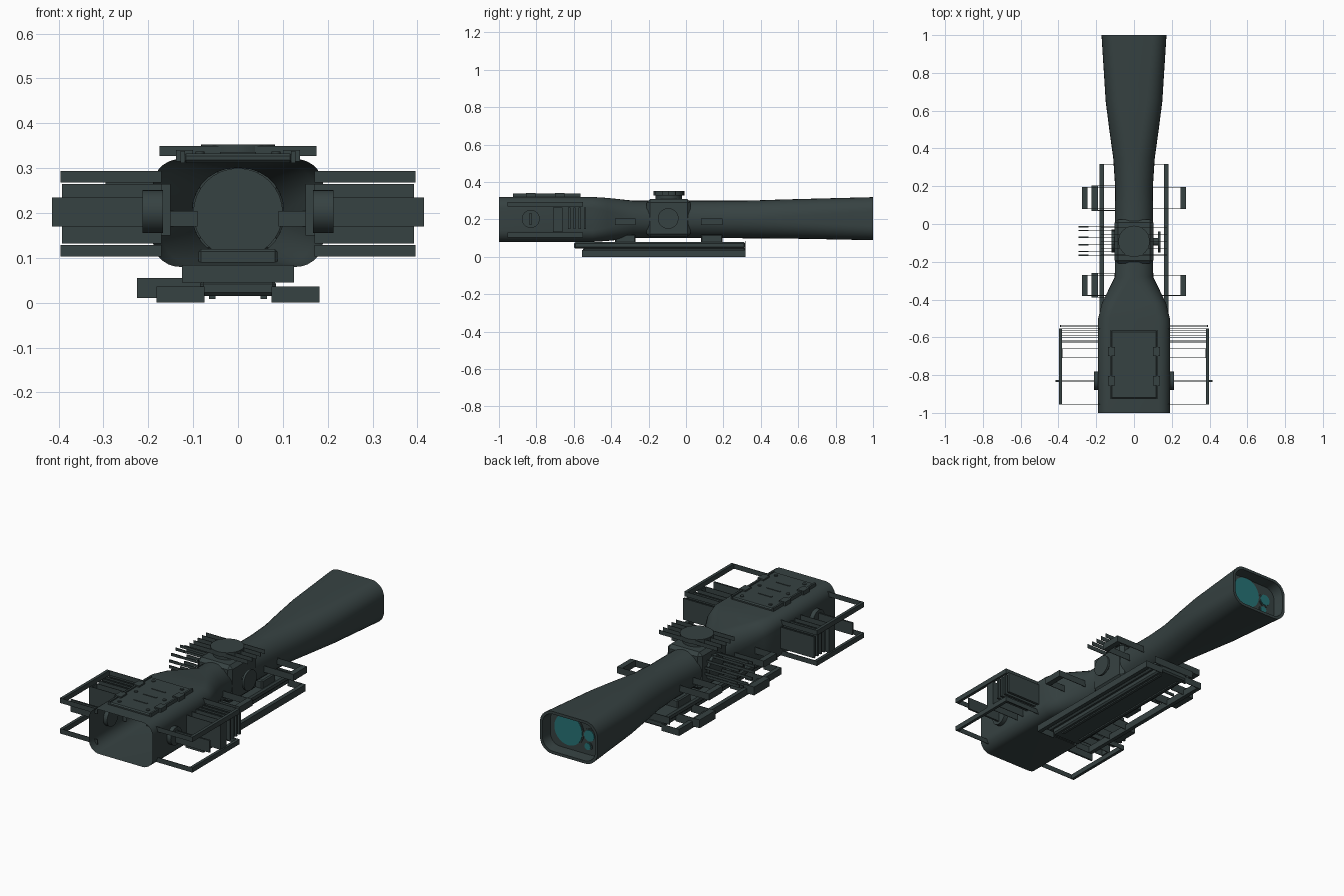
import bpy, bmesh, math
from mathutils import Matrix, Vector

cube = bpy.data.objects.get("Cube")
if cube:
    bpy.data.objects.remove(cube, do_unlink=True)


def material(name, rgb):
    m = bpy.data.materials.new(name)
    m.use_nodes = True
    m.diffuse_color = (*rgb, 1)
    m.node_tree.nodes["Principled BSDF"].inputs["Base Color"].default_value = (*rgb, 1)
    return m


METAL = material("dark green grey metal", (0.037, 0.054, 0.054))
GLASS = material("teal glass", (0.02, 0.17, 0.18))


def finish(name, bm, mat=METAL, smooth=False):
    me = bpy.data.meshes.new(name)
    bm.to_mesh(me)
    bm.free()
    me.materials.append(mat)
    ob = bpy.data.objects.new(name, me)
    bpy.context.collection.objects.link(ob)
    if smooth:
        bpy.ops.object.select_all(action="DESELECT")
        ob.select_set(True)
        bpy.context.view_layer.objects.active = ob
        bpy.ops.object.shade_smooth_by_angle(angle=math.radians(35))
    return ob


def add_box(bm, x0, x1, y0, y1, z0, z1):
    size = Matrix.Diagonal((abs(x1 - x0), y1 - y0, z1 - z0, 1))
    mid = Matrix.Translation(((x0 + x1) / 2, (y0 + y1) / 2, (z0 + z1) / 2))
    bmesh.ops.create_cube(bm, size=1, matrix=mid @ size)


def box(name, *limits, bevel=0):
    bm = bmesh.new()
    add_box(bm, *limits)
    if bevel:
        bmesh.ops.bevel(bm, geom=bm.edges[:], offset=bevel, segments=1, affect="EDGES")
    return finish(name, bm)


def disc(name, centre, radius, depth, axis, mat=METAL, sides=32):
    bm = bmesh.new()
    turn = Vector((0, 0, 1)).rotation_difference(Vector(axis)).to_matrix().to_4x4()
    bmesh.ops.create_cone(bm, cap_ends=True, segments=sides, radius1=radius, radius2=radius,
                          depth=depth, matrix=Matrix.Translation(centre) @ turn)
    return finish(name, bm, mat, True)


def bracket(name, x_in, x_out, y0, y1, z0, z1, thick=0.014):
    """Outer bar with a thin web at each end reaching back to the body."""
    bm = bmesh.new()
    sign = 1 if x_out > 0 else -1
    add_box(bm, x_out - sign * thick, x_out, y0, y1, z0, z1)
    for y in (y0, y1 - 0.003):
        add_box(bm, x_in, x_out, y, y + 0.003, z0, z1)
    return finish(name, bm)


def section(bm, y, hw, hh, r, zc, steps=8):
    verts = []
    for q, (sx, sz) in enumerate(((1, 1), (-1, 1), (-1, -1), (1, -1))):
        for i in range(steps):
            a = math.pi / 2 * (q + i / (steps - 1))
            verts.append(bm.verts.new((sx * (hw - r) + r * math.cos(a), y,
                                       zc + sz * (hh - r) + r * math.sin(a))))
    return verts


# Main tube: open front housing, round neck, flared eyepiece with recess
profile = [
    (-1.0, 0.19, 0.12, 0.06, 0.2), (-0.5, 0.19, 0.12, 0.06, 0.2),
    (-0.42, 0.17, 0.115, 0.07, 0.2), (-0.28, 0.102, 0.1, 0.095, 0.2),
    (0.2, 0.1, 0.1, 0.095, 0.2), (0.35, 0.11, 0.101, 0.095, 0.2),
    (0.5, 0.131, 0.104, 0.09, 0.202), (0.65, 0.15, 0.107, 0.085, 0.203),
    (1.0, 0.172, 0.115, 0.075, 0.204), (1.0, 0.157, 0.1, 0.062, 0.204),
    (0.94, 0.152, 0.095, 0.058, 0.204),
]
bm = bmesh.new()
rings = [section(bm, *p) for p in profile]
for a, b in zip(rings, rings[1:]):
    for i in range(len(a)):
        j = (i + 1) % len(a)
        bm.faces.new((a[i], b[i], b[j], a[j]))
bm.faces.new(rings[-1][::-1])
finish("scope_body", bm, METAL, True)
disc("front_bulkhead", (0, -0.28, 0.2), 0.1, 0.004, (0, 1, 0))

# Eyepiece lenses
for name, x, z, r in (("main_lens", 0.04, 0.215, 0.083), ("small_lens", -0.085, 0.215, 0.03),
                      ("lower_button", -0.075, 0.155, 0.018)):
    disc(name + "_rim", (x, 0.942, z), r + 0.007, 0.006, (0, 1, 0))
    disc(name, (x, 0.945, z), r, 0.006, (0, 1, 0), GLASS)

# Top cover plate with clips and screws
box("top_plate", -0.122, 0.122, -0.925, -0.565, 0.312, 0.333, bevel=0.006)
for sx in (-1, 1):
    box("plate_edge", sx * 0.118, sx * 0.128, -0.925, -0.565, 0.312, 0.338)
    for y in (-0.83, -0.675):
        box("plate_clip", sx * 0.1, sx * 0.138, y - 0.025, y + 0.025, 0.315, 0.341)
    for y in (-0.89, -0.75, -0.6):
        disc("plate_screw", (sx * 0.085, y, 0.334), 0.01, 0.006, (0, 0, 1), sides=12)
for y in (-0.83, -0.75, -0.675):
    box("plate_rib", -0.04, 0.04, y - 0.005, y + 0.005, 0.33, 0.336)

# Side guards, cooling fins and slotted knobs on the housing
for sx in (-1, 1):
    for z in (0.103, 0.268):
        bracket("guard_rail", sx * 0.17, sx * 0.396, -0.955, -0.552, z, z + 0.026, 0.016)
    bracket("fin_box", sx * 0.17, sx * 0.392, -0.71, -0.66, 0.132, 0.265)
    for i in range(4):
        y = -0.63 + i * 0.028
        bracket("cooling_fin", sx * 0.15, sx * 0.392, y, y + 0.012, 0.15, 0.265, 0.006)
    disc("housing_knob", (sx * 0.19, -0.83, 0.203), 0.048, 0.046, (1, 0, 0))
    bracket("knob_slot", sx * 0.2, sx * 0.415, -0.836, -0.826, 0.17, 0.235, 0.03)

# Turret saddle with top dial
box("turret_saddle", -0.103, 0.103, -0.21, 0.025, 0.105, 0.308, bevel=0.018)
disc("dial_base", (0, -0.092, 0.315), 0.07, 0.03, (0, 0, 1))
disc("top_dial", (0, -0.092, 0.341), 0.083, 0.024, (0, 0, 1))
for i in range(5):
    y = -0.164 + i * 0.036
    box("dial_knurl", -0.175, 0.175, y - 0.0015, y + 0.0015, 0.327, 0.349)

# Right-hand cap on +x, knurled prongs on -x
disc("side_cap", (0.134, -0.095, 0.205), 0.055, 0.012, (1, 0, 0))
disc("side_cap_hub", (0.113, -0.095, 0.205), 0.02, 0.04, (1, 0, 0))
disc("side_dial", (-0.108, -0.09, 0.205), 0.06, 0.02, (1, 0, 0))
for i in range(12):
    a = math.tau * (i + 0.5) / 12
    y, z = -0.09 + 0.078 * math.cos(a), 0.205 + 0.06 * math.sin(a)
    box("dial_prong", -0.295, -0.1, y - 0.0015, y + 0.0015, z - 0.007, z + 0.007)
    box("prong_tip", -0.295, -0.242, y - 0.003, y + 0.003, z - 0.007, z + 0.007)

# Mount feet and ring bolts
for y0, y1 in ((-0.38, -0.27), (0.08, 0.195)):
    box("mount_foot", -0.088, 0.088, y0, y1, 0.07, 0.12, bevel=0.006)
    for sx in (-1, 1):
        bracket("ring_bolt", sx * 0.09, sx * 0.275, y0, y1, 0.17, 0.205, 0.03)
    bracket("clamp_lever", -0.08, -0.225, y0 - 0.01, y1 + 0.01, 0.01, 0.055, 0.035)

# Base rail
box("rail_upper", -0.1, 0.1, -0.6, 0.318, 0.045, 0.078, bevel=0.008)
box("rail_lower", -0.085, 0.085, -0.55, 0.318, 0.015, 0.05, bevel=0.008)
for y in (-0.6, 0.316):
    box("rail_end", -0.125, 0.125, y, y + 0.002, 0.045, 0.084)
for sx in (-1, 1):
    bracket("rail_side_bar", sx * 0.075, sx * 0.182, -0.555, 0.318, 0.0, 0.036, 0.022)
    box("rail_groove_lip", sx * 0.05, sx * 0.065, -0.5, 0.28, 0.008, 0.02)
